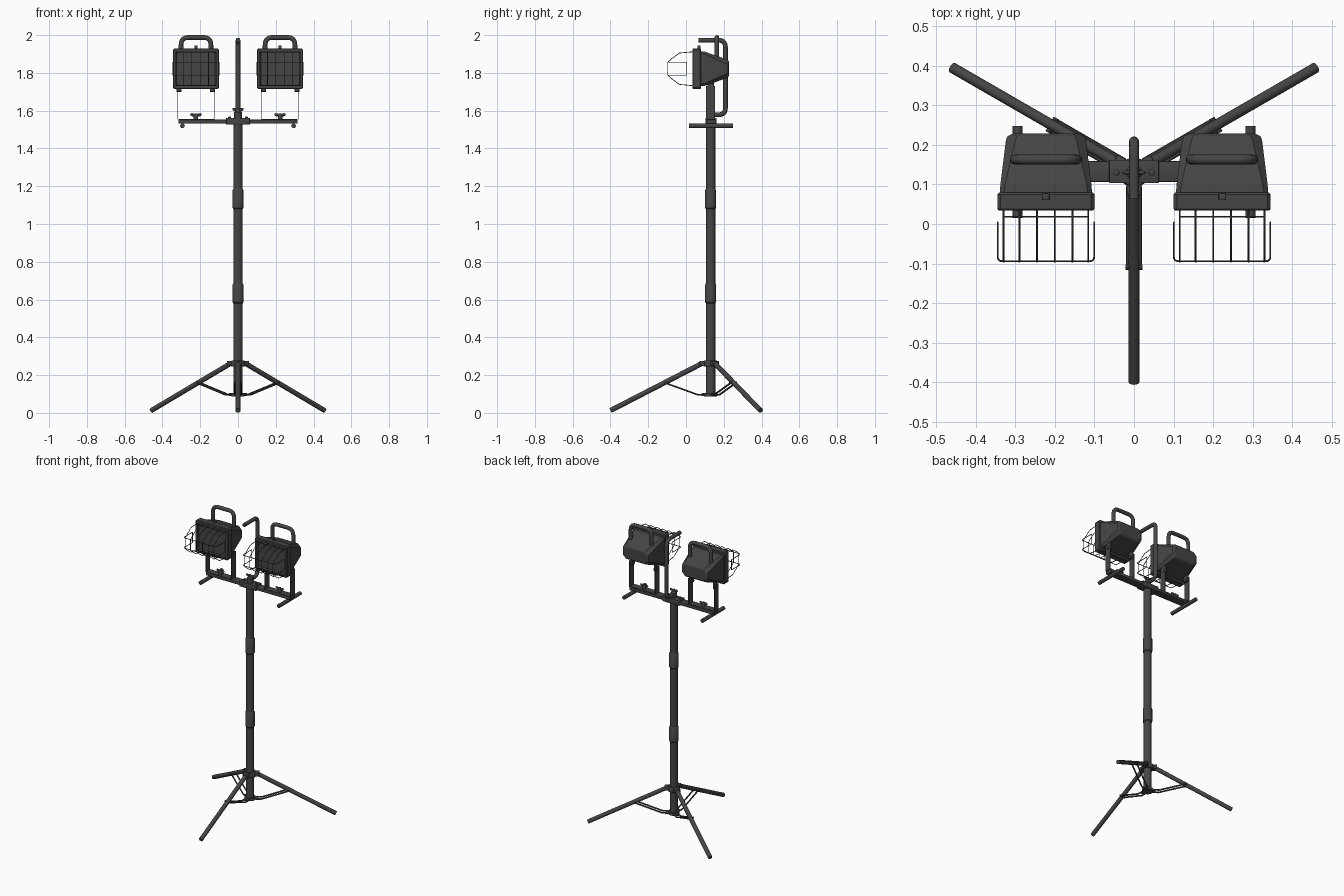
import bpy, bmesh, math
from mathutils import Vector, Matrix

if "Cube" in bpy.data.objects:
    bpy.data.objects.remove(bpy.data.objects["Cube"])

C = 0.13      # y of the pole axis
LX = 0.2225   # x of the right lamp centre
LZ = 1.822    # z of the lamp centre

mat = bpy.data.materials.new("dark_grey")
mat.diffuse_color = (0.06, 0.06, 0.06, 1)
mat.use_nodes = True
mat.node_tree.nodes["Principled BSDF"].inputs["Base Color"].default_value = mat.diffuse_color


def finish(ob, mirror=False, smooth=True):
    bpy.ops.object.select_all(action='DESELECT')
    ob.select_set(True)
    bpy.context.view_layer.objects.active = ob
    if ob.type == 'CURVE':
        bpy.ops.object.convert(target='MESH')
        ob = bpy.context.object
    if smooth:
        bpy.ops.object.shade_smooth_by_angle(angle=math.radians(35))
    if not ob.data.materials:
        ob.data.materials.append(mat)
    if mirror:
        ob.modifiers.new("mirror", 'MIRROR').use_mirror_merge = False
    return ob


def from_bm(name, bm, **kw):
    bmesh.ops.recalc_face_normals(bm, faces=bm.faces[:])
    me = bpy.data.meshes.new(name)
    bm.to_mesh(me)
    bm.free()
    ob = bpy.data.objects.new(name, me)
    bpy.context.collection.objects.link(ob)
    return finish(ob, **kw)


def loft(name, rings, **kw):
    bm = bmesh.new()
    vs = [[bm.verts.new(p) for p in r] for r in rings]
    n = len(vs[0])
    for a, b in zip(vs, vs[1:]):
        for i in range(n):
            bm.faces.new((a[i], a[(i + 1) % n], b[(i + 1) % n], b[i]))
    bm.faces.new(vs[0])
    bm.faces.new(vs[-1])
    return from_bm(name, bm, **kw)


def lathe(name, profile, x=0, y=C, n=24, **kw):
    return loft(name, [[(x + r * math.cos(2 * math.pi * i / n), y + r * math.sin(2 * math.pi * i / n), z)
                        for i in range(n)] for r, z in profile], **kw)


def box(name, lo, hi, bevel=0.0, **kw):
    bm = bmesh.new()
    lo, hi = Vector(lo), Vector(hi)
    bmesh.ops.create_cube(bm, size=1, matrix=Matrix.Translation((lo + hi) / 2) @ Matrix.Diagonal((*(hi - lo), 1)))
    if bevel:
        bmesh.ops.bevel(bm, geom=bm.edges[:], offset=bevel, segments=2, affect='EDGES', profile=0.5)
    return from_bm(name, bm, **kw)


def fillet(pts, rad, steps=6):
    pts = [Vector(p) for p in pts]
    out = [pts[0]]
    for a, b, c in zip(pts, pts[1:], pts[2:]):
        p = b + (a - b).normalized() * rad
        q = b + (c - b).normalized() * rad
        for i in range(steps + 1):
            t = i / steps
            out.append(p * (1 - t) ** 2 + b * 2 * t * (1 - t) + q * t * t)
    return out + [pts[-1]]


def tubes(name, paths, r, res=4, **kw):
    cu = bpy.data.curves.new(name, 'CURVE')
    cu.dimensions = '3D'
    cu.bevel_depth = r
    cu.bevel_resolution = res
    cu.use_fill_caps = True
    for pts in paths:
        sp = cu.splines.new('POLY')
        sp.points.add(len(pts) - 1)
        for s, p in zip(sp.points, pts):
            s.co = (*p, 1)
    ob = bpy.data.objects.new(name, cu)
    bpy.context.collection.objects.link(ob)
    return finish(ob, **kw)


def ring(y, hw, hh, ch, cz=LZ):
    # chamfered rectangle around the lamp axis
    pts = [(hw, hh - ch), (hw - ch, hh), (ch - hw, hh), (-hw, hh - ch),
           (-hw, ch - hh), (ch - hw, -hh), (hw - ch, -hh), (hw, ch - hh)]
    return [(LX + x, y, cz + z) for x, z in pts]


def wing_nut(name, x, z, **kw):
    lathe(name + "_hub", [(0.012, z - 0.02), (0.012, z), (0.008, z + 0.008)], x=x, n=16, **kw)
    bm = bmesh.new()
    for s in (-1, 1):
        bmesh.ops.create_uvsphere(bm, u_segments=12, v_segments=8, radius=1,
                                  matrix=Matrix.Translation((x + s * 0.018, C, z + 0.002))
                                  @ Matrix.Rotation(-s * 0.3, 4, 'Y') @ Matrix.Diagonal((0.013, 0.005, 0.008, 1)))
    from_bm(name + "_wings", bm, **kw)


# Telescopic pole with two clamp sleeves
lathe("pole", [(0.025, 0.09), (0.025, 1.54)])
for i, z in enumerate((0.58, 1.08)):
    lathe(f"pole_sleeve_{i}", [(0.025, z), (0.0295, z + 0.006), (0.0295, z + 0.098), (0.025, z + 0.105)])
lathe("bottom_collar", [(0.034, 0.088), (0.034, 0.106)])
lathe("leg_hub", [(0.036, 0.245), (0.038, 0.25), (0.038, 0.272), (0.034, 0.278)])

# Three folding legs, built along +x and turned into place
top, foot = Vector((0.045, 0, 0.262)), Vector((0.53, 0, 0.0125))
joint = top.lerp(foot, 0.4)
for i, deg in enumerate((-90, 30, 150)):
    parts = [
        tubes(f"leg_{i}", [[top, foot]], 0.0135),
        box(f"leg_hub_lug_{i}", (0.025, -0.019, 0.25), (0.058, 0.019, 0.276), 0.003),
        box(f"collar_lug_{i}", (0.025, -0.015, 0.09), (0.048, 0.015, 0.104), 0.002),
        tubes(f"leg_braces_{i}", [[(0.035, s, 0.097), (0.07, s, 0.097), (joint.x, s, joint.z - 0.004)]
                                  for s in (-0.0155, 0.0155)], 0.005, res=1),
        tubes(f"brace_bolt_{i}", [[(joint.x, -0.021, joint.z - 0.003), (joint.x, 0.021, joint.z - 0.003)]], 0.007, res=2),
    ]
    for ob in parts:
        ob.matrix_world = Matrix.Translation((0, C, 0)) @ Matrix.Rotation(math.radians(deg), 4, 'Z')

# Crossbar, centre clamp and end feet
box("crossbar", (-0.315, 0.106, 1.532), (0.315, 0.159, 1.552), 0.003)
box("centre_clamp", (-0.063, 0.103, 1.526), (0.063, 0.162, 1.561), 0.003)
lathe("clamp_bolt", [(0.008, 1.555), (0.008, 1.566), (0.005, 1.568)], x=0.045, n=12, mirror=True)
tubes("end_foot", [[(0.294, 0.015, 1.52), (0.294, 0.248, 1.52)]], 0.0125, mirror=True)

# Bent hook arm in the middle
lathe("arm_socket", [(0.02, 1.555), (0.02, 1.592), (0.014, 1.6)], n=16)
wing_nut("arm_wing_nut", 0, 1.604)
tubes("hook_arm", [fillet([(0, C, 1.578), (0, 0.209, 1.578), (0, 0.209, 1.973), (0, 0.065, 1.973)], 0.038)], 0.0125)

# Lamp housing: tapered chamfered body and recessed front frame
loft("lamp_body", [ring(0.07, 0.117, 0.093, 0.01), ring(0.10, 0.115, 0.090, 0.012),
                   ring(0.212, 0.101, 0.051, 0.024), ring(0.222, 0.097, 0.046, 0.024),
                   ring(0.228, 0.085, 0.036, 0.02)], mirror=True, smooth=False)
loft("lamp_front_frame", [ring(0.079, 0.119, 0.104, 0.008), ring(0.075, 0.1225, 0.1075, 0.008),
                          ring(0.038, 0.1225, 0.1075, 0.008), ring(0.034, 0.119, 0.104, 0.008),
                          ring(0.034, 0.106, 0.091, 0.006), ring(0.046, 0.102, 0.087, 0.006)],
     mirror=True, smooth=False)
box("frame_latch", (LX - 0.009, 0.06, 1.92), (LX + 0.009, 0.078, 1.945), 0.003, mirror=True)

# Carrying handle
tubes("lamp_handle", [fillet([(LX - 0.079, 0.163, 1.87), (LX - 0.079, 0.163, 1.9875),
                              (LX + 0.079, 0.163, 1.9875), (LX + 0.079, 0.163, 1.87)], 0.04)], 0.0125, mirror=True)

# Flat U bracket, its lugs and its wing nut
for name, lo, hi in (("bracket_outer", 0.0945, 0.0985), ("bracket_inner", -0.0985, -0.0945)):
    box(name, (LX + lo, 0.107, 1.552), (LX + hi, 0.153, 1.73), mirror=True)
box("bracket_base", (LX - 0.0985, 0.107, 1.552), (LX + 0.0985, 0.153, 1.556), mirror=True)
for side, s in (("outer", 1), ("inner", -1)):
    x = LX + s * 0.089
    box(f"lamp_lug_{side}", (x - 0.007, 0.113, 1.70), (x + 0.007, 0.147, 1.77), 0.003, mirror=True)
    tubes(f"bracket_bolt_{side}", [[(x - 0.012, C, 1.71), (x + 0.014, C, 1.71)]], 0.01, mirror=True)
wing_nut("lamp_wing_nut", LX, 1.576, mirror=True)

# Wire guard: bent vertical wires, two wrap-around hoops, straight rails
half = [(0.04, 0.09), (-0.035, 0.083), (-0.08, 0.05), (-0.096, 0.035)]
profile = half + [(y, -z) for y, z in reversed(half)]
wires = [[(LX + x, y, LZ + z) for y, z in profile] for x in (-0.107, -0.067, -0.0225, 0.0225, 0.067, 0.107)]
for z in (-0.035, 0.035):
    wires.append(fillet([(LX - 0.122, 0.004, LZ + z), (LX - 0.122, -0.094, LZ + z),
                         (LX + 0.122, -0.094, LZ + z), (LX + 0.122, 0.004, LZ + z)], 0.012, 4))
    wires.append([(LX - 0.107, 0.018, LZ + z * 2.52), (LX + 0.107, 0.018, LZ + z * 2.52)])
for x in (-0.122, 0.122):
    wires.append([(LX + x, 0.004, LZ - 0.035), (LX + x, 0.004, LZ + 0.035)])
tubes("wire_guard", wires, 0.0022, res=1, mirror=True)
